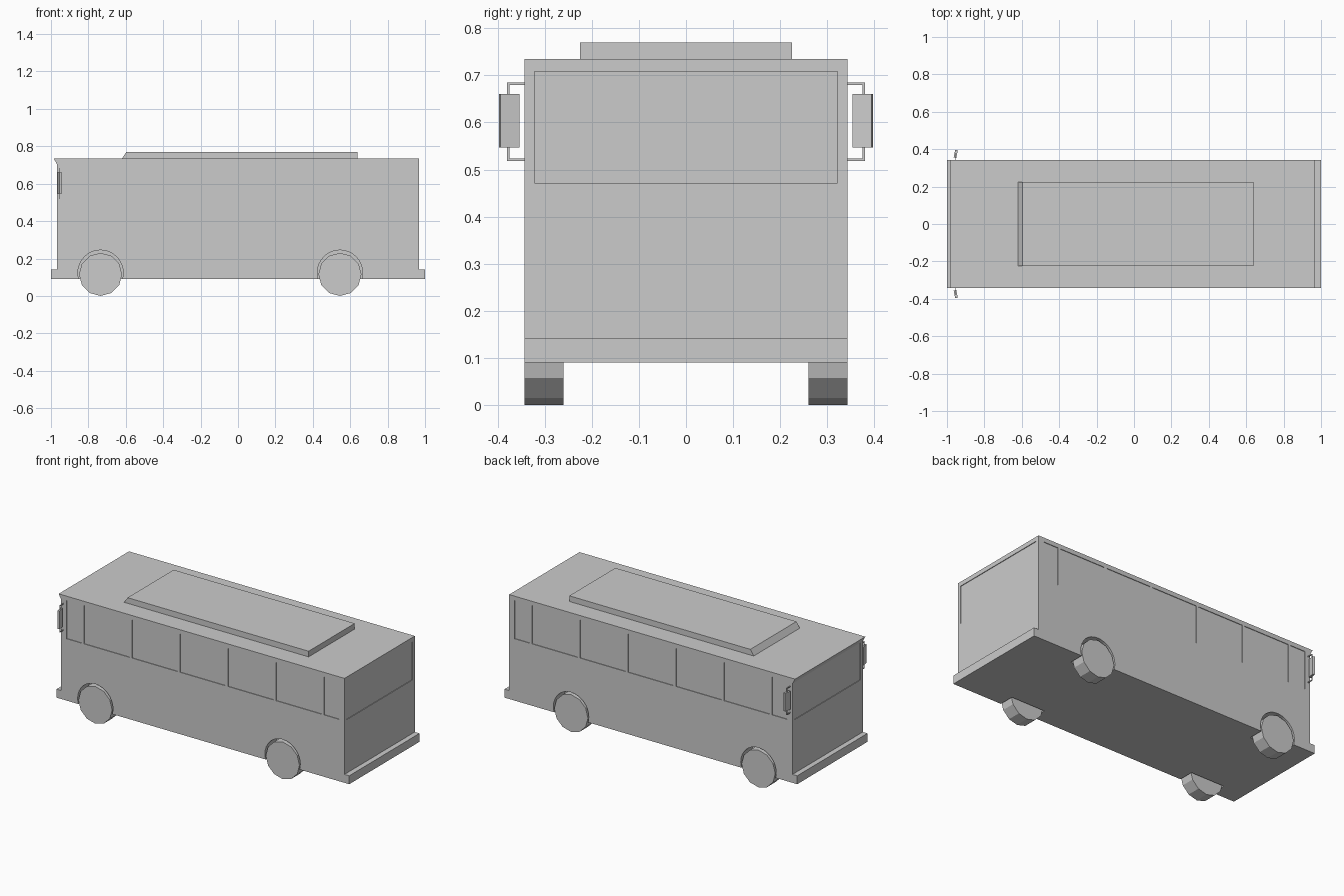
import bpy, bmesh, math
from mathutils import Matrix, Vector

if "Cube" in bpy.data.objects:
    bpy.data.objects.remove(bpy.data.objects["Cube"])

W = 0.343                      # half width of the bus
AXLES = (-0.735, 0.545)


def finish(bm, name):
    bmesh.ops.recalc_face_normals(bm, faces=bm.faces[:])
    me = bpy.data.meshes.new(name)
    bm.to_mesh(me)
    bm.free()
    ob = bpy.data.objects.new(name, me)
    bpy.context.collection.objects.link(ob)
    return ob


def add_box(bm, x, y, z, turn=0.0):
    """Box from (min, max) ranges, optionally turned about its own z axis."""
    size = [r[1] - r[0] for r in (x, y, z)]
    mid = Vector([(r[0] + r[1]) / 2 for r in (x, y, z)])
    m = Matrix.Translation(mid) @ Matrix.Rotation(turn, 4, 'Z') @ Matrix.Diagonal((*size, 1))
    bmesh.ops.create_cube(bm, size=1, matrix=m)


def add_disc(bm, x, z, y0, y1, r, sides):
    """Cylinder lying along y, with a corner pointing straight down."""
    m = Matrix.Translation((x, (y0 + y1) / 2, z)) @ Matrix.Rotation(math.pi / 2, 4, 'X')
    bmesh.ops.create_cone(bm, cap_ends=True, segments=sides, radius1=r, radius2=r,
                          depth=abs(y1 - y0), matrix=m)


def extrude_profile(name, pts, half):
    """Side profile in x,z extruded across the width."""
    bm = bmesh.new()
    face = bm.faces.new([bm.verts.new((x, -half, z)) for x, z in pts])
    new = bmesh.ops.extrude_face_region(bm, geom=[face])['geom']
    bmesh.ops.translate(bm, vec=(0, 2 * half, 0),
                        verts=[v for v in new if isinstance(v, bmesh.types.BMVert)])
    return finish(bm, name)


# Body with bumper steps and the front visor lip
body = extrude_profile("bus_body", [
    (-1, 0.09), (1, 0.09), (1, 0.142), (0.968, 0.142), (0.968, 0.735),
    (-0.985, 0.735), (-0.968, 0.703), (-0.968, 0.142), (-1, 0.142)], W)

# Roof unit with sloped front
extrude_profile("roof_unit", [
    (-0.62, 0.735), (0.64, 0.735), (0.64, 0.77), (-0.597, 0.77)], 0.225)

# Cutter: shallow window recesses and wheel arches
D = 0.004
bm = bmesh.new()
posts = [-0.82 + 0.328 * i for i in range(6)]
starts = [-0.93] + [p + 0.008 for p in posts]
ends = [p - 0.008 for p in posts] + [0.93]
for s in (-1, 1):
    ys = sorted((s * (W - D), s * (W + 0.05)))
    for a, b in zip(starts, ends):
        add_box(bm, (a, b), ys, (0.472, 0.708))
    for x in AXLES:
        add_disc(bm, x, 0.124, s * 0.25, s * (W + 0.05), 0.121, 32)
add_box(bm, (0.968 - D, 1.05), (-0.322, 0.322), (0.472, 0.708))
add_box(bm, (-1.05, -0.968 + D), (-0.322, 0.322), (0.472, 0.70))
cutter = finish(bm, "opening_cutter")
cutter.hide_render = True

mod = body.modifiers.new("openings", 'BOOLEAN')
mod.operation = 'DIFFERENCE'
mod.solver = 'EXACT'
mod.object = cutter
bpy.context.view_layer.objects.active = body
bpy.ops.object.modifier_apply(modifier=mod.name)
bpy.data.objects.remove(cutter)

for s, side in ((-1, "right"), (1, "left")):
    # Wheels
    for x, end in zip(AXLES, ("front", "rear")):
        bm = bmesh.new()
        add_disc(bm, x, 0.115, s * 0.26, s * W, 0.115, 12)
        finish(bm, f"{end}_{side}_wheel")

    # Mirror plate, turned slightly outwards
    bm = bmesh.new()
    add_box(bm, (-0.96, -0.946), (s * 0.375 - 0.021, s * 0.375 + 0.021), (0.547, 0.66), -s * 0.2)
    finish(bm, f"{side}_mirror")

    # Mirror bracket
    bm = bmesh.new()
    t = 0.0025
    rod = (-0.953 - t, -0.953 + t)
    for z0, z1 in ((0.518, 0.55), (0.655, 0.685)):
        add_box(bm, rod, (s * 0.377 - t, s * 0.377 + t), (z0, z1))
    for z in (0.5205, 0.6825):
        add_box(bm, rod, sorted((s * (W - 0.006), s * (0.377 + t))), (z - t, z + t))
    finish(bm, f"{side}_mirror_bracket")
